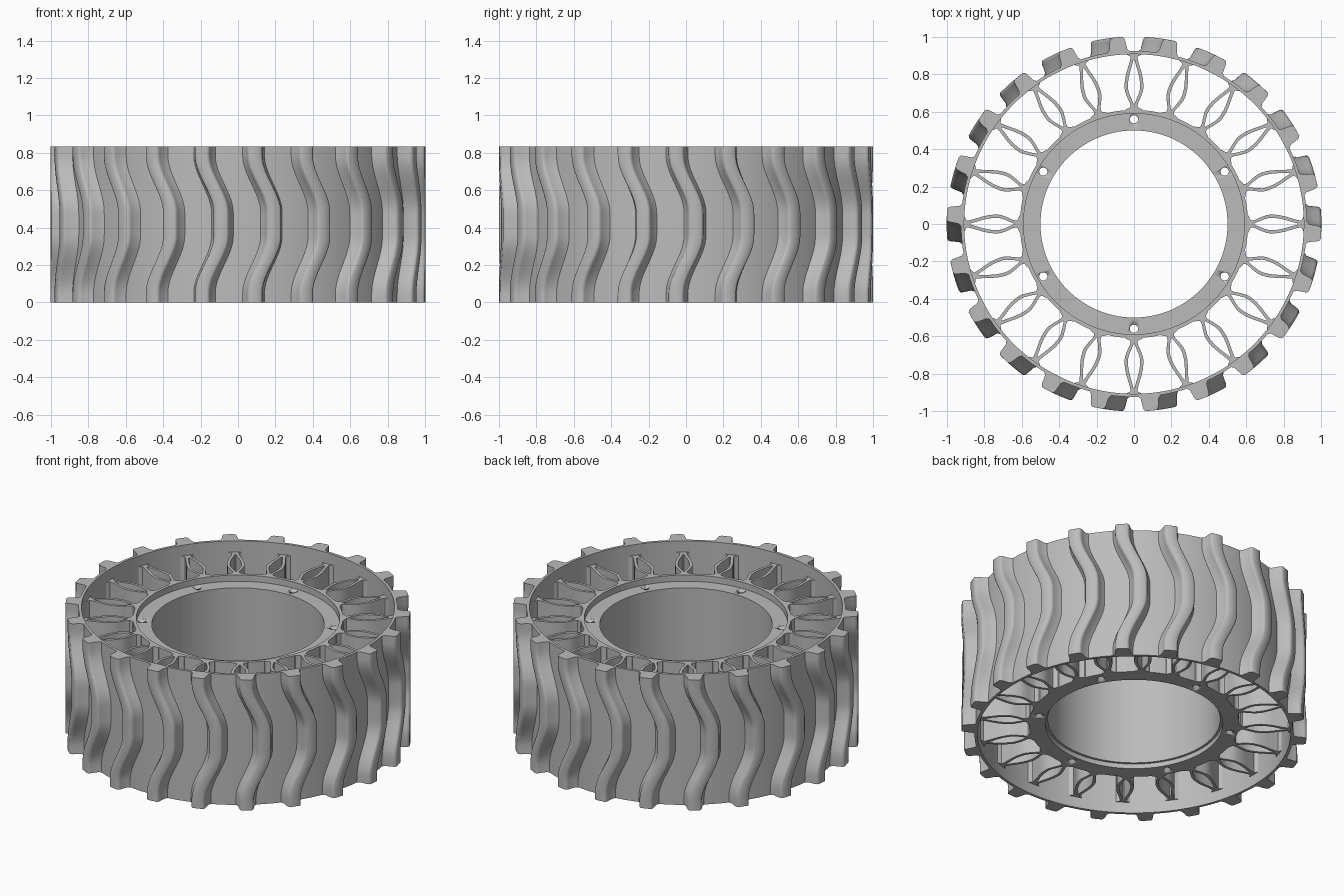
import bpy, bmesh, math
from mathutils import Vector

if "Cube" in bpy.data.objects:
    bpy.data.objects.remove(bpy.data.objects["Cube"], do_unlink=True)

HEIGHT, SEGMENTS, LUGS, SPOKES, BOLTS = 0.835, 176, 22, 20, 6
SPOKE_LOW, SPOKE_HIGH = 0.07, 0.765

grey = bpy.data.materials.new("plain_grey")
grey.use_nodes = True
grey.diffuse_color = (0.5, 0.5, 0.5, 1)
grey.node_tree.nodes["Principled BSDF"].inputs["Base Color"].default_value = (0.5, 0.5, 0.5, 1)


def finish(name, bm, angle=30):
    """Turn a bmesh into a shaded object."""
    bmesh.ops.recalc_face_normals(bm, faces=bm.faces)
    mesh = bpy.data.meshes.new(name)
    bm.to_mesh(mesh)
    bm.free()
    mesh.materials.append(grey)
    obj = bpy.data.objects.new(name, mesh)
    bpy.context.collection.objects.link(obj)
    bpy.ops.object.select_all(action='DESELECT')
    obj.select_set(True)
    bpy.context.view_layer.objects.active = obj
    bpy.ops.object.shade_smooth_by_angle(angle=math.radians(angle))
    return obj


def polar(r, a, z):
    return Vector((r * math.cos(a), r * math.sin(a), z))


def loft(bm, rings, closed=False):
    """Skin a list of equal point loops, capping the ends if open."""
    loops = [[bm.verts.new(p) for p in ring] for ring in rings]
    n = len(loops[0])
    pairs = list(zip(loops, loops[1:]))
    if closed:
        pairs.append((loops[-1], loops[0]))
    else:
        bm.faces.new(loops[0])
        bm.faces.new(loops[-1])
    for lo, hi in pairs:
        for i in range(n):
            j = (i + 1) % n
            bm.faces.new((lo[i], lo[j], hi[j], hi[i]))


def lathe(name, profile):
    """Revolve a closed (radius, height) profile."""
    bm = bmesh.new()
    turn = math.tau / SEGMENTS
    loft(bm, [[polar(r, s * turn, z) for r, z in profile] for s in range(SEGMENTS)], True)
    return finish(name, bm)


def prism(bm, outline, angle):
    """Extrude a (radial, sideways) outline over the spoke height."""
    c, s = math.cos(angle), math.sin(angle)
    loft(bm, [[Vector((r * c - w * s, r * s + w * c, z)) for r, w in outline]
              for z in (SPOKE_LOW, SPOKE_HIGH)])


# Outer rim band
lathe("outer_rim", [(0.908, 0), (0.925, 0), (0.925, HEIGHT), (0.908, HEIGHT)])

# Hub with raised outer lip and a shallow step under the bore
hub = lathe("hub", [(0.515, SPOKE_LOW), (0.61, SPOKE_LOW), (0.61, SPOKE_HIGH),
                    (0.59, SPOKE_HIGH), (0.59, 0.725), (0.5, 0.725),
                    (0.5, 0.1), (0.515, 0.1)])

# Bolt holes through the hub
bm = bmesh.new()
for k in range(BOLTS):
    a = math.pi / 2 + k * math.tau / BOLTS
    center = polar(0.56, a, 0)
    loft(bm, [[center + polar(0.022, i * math.tau / 20, z) for i in range(20)] for z in (-0.1, 1)])
cutter = finish("bolt_hole_cutter", bm)
cutter.hide_render = True
cut = hub.modifiers.new("bolt_holes", 'BOOLEAN')
cut.operation, cut.solver, cut.object = 'DIFFERENCE', 'EXACT', cutter
bpy.context.view_layer.objects.active = hub
bpy.ops.object.modifier_apply(modifier=cut.name)
bpy.data.objects.remove(cutter, do_unlink=True)

# Spokes: pairs of bowed arms with flared feet
arm = [(0.6, 0.006), (0.645, 0.012), (0.675, 0.026), (0.71, 0.039), (0.735, 0.042),
       (0.775, 0.039), (0.81, 0.031), (0.86, 0.016), (0.912, 0.004)]
inner_foot = [(0.6, -0.05), (0.612, -0.045), (0.622, -0.024), (0.642, -0.012),
              (0.642, 0.012), (0.622, 0.024), (0.612, 0.045), (0.6, 0.05)]
outer_foot = [(0.914, -0.05), (0.904, -0.036), (0.895, -0.018), (0.875, -0.012),
              (0.875, 0.012), (0.895, 0.018), (0.904, 0.036), (0.914, 0.05)]
bm = bmesh.new()
for k in range(SPOKES):
    a = k * math.tau / SPOKES
    for side in (-1, 1):
        outline = [(r, side * (w + 0.009)) for r, w in arm]
        outline += [(r, side * (w - 0.009)) for r, w in reversed(arm)]
        prism(bm, outline, a)
    prism(bm, inner_foot, a)
    prism(bm, outer_foot, a)
finish("spokes", bm, 35)

# Tread lugs: tapered bars that bow sideways at mid height
section = [(0.915, -0.062), (0.927, -0.058), (0.938, -0.048), (0.985, -0.041),
           (0.996, -0.037), (1.002, -0.028)]
section += [(r, -w) for r, w in reversed(section)]


def sway(z):
    """Sideways angle of a lug at a height."""
    t = 1 - abs(2 * z / HEIGHT - 1)
    t = min(max((t - 0.12) / 0.73, 0), 1)
    return math.radians(3) * (2 * t * t * (3 - 2 * t) - 1)


bm = bmesh.new()
STEPS = 32
for k in range(LUGS):
    a = k * math.tau / LUGS
    heights = [HEIGHT * i / STEPS for i in range(STEPS + 1)]
    loft(bm, [[polar(r, a + sway(z) + w / r, z) for r, w in section] for z in heights])
finish("tread_lugs", bm, 40)
